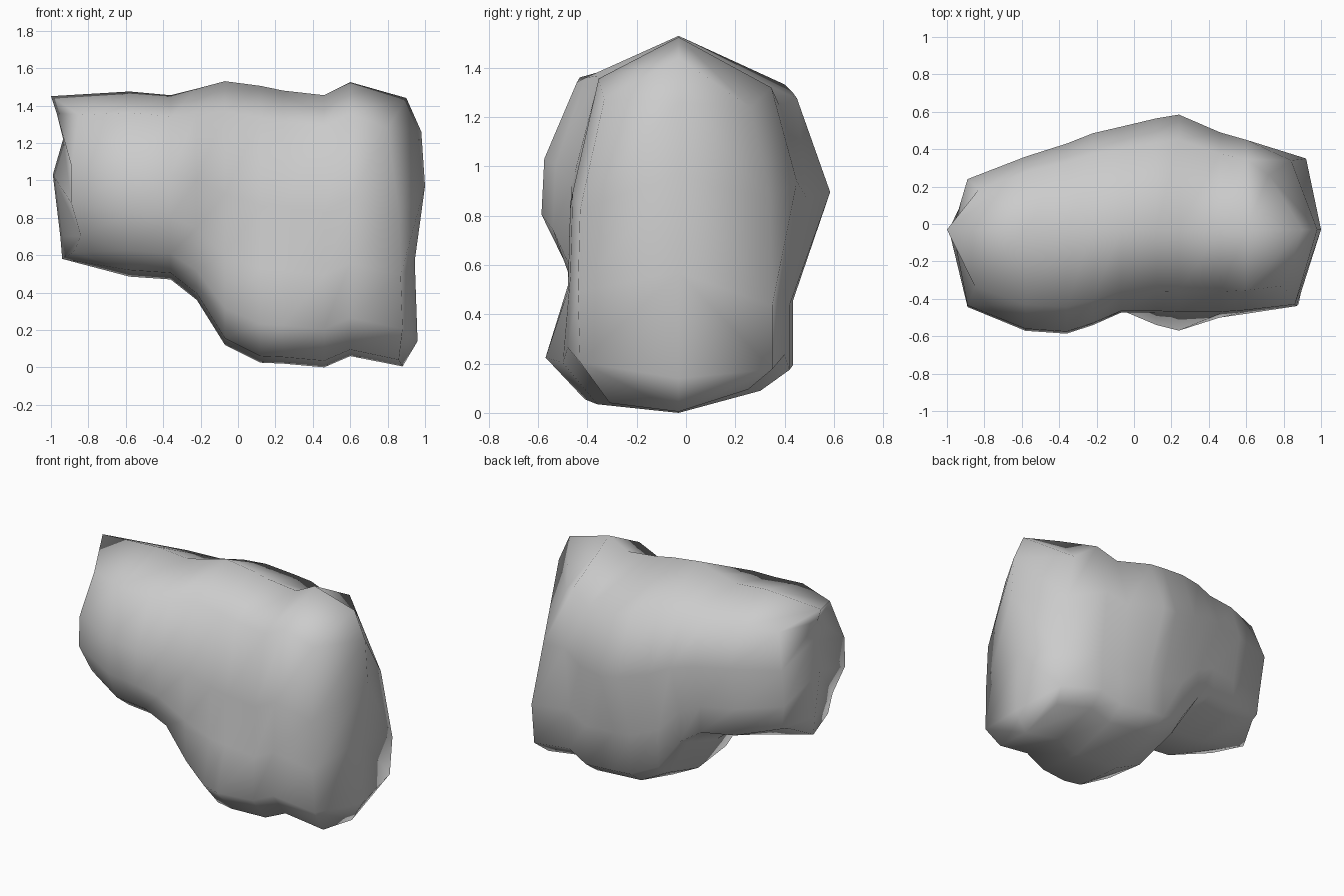
import bpy, bmesh

MID = -0.03
# Stations along the body: x, bottom, top, front low, front mid, back mid, back low
stations = [
    (-0.89, 0.58, 1.45, -0.38, -0.435, 0.24, 0.20),
    (-0.58, 0.485, 1.475, -0.48, -0.56, 0.36, 0.30),
    (-0.36, 0.47, 1.455, -0.49, -0.575, 0.43, 0.36),
    (-0.22, 0.36, 1.49, -0.46, -0.53, 0.485, 0.38),
    (-0.07, 0.12, 1.53, -0.46, -0.465, 0.52, 0.40),
    (0.12, 0.025, 1.505, -0.54, -0.465, 0.565, 0.43),
    (0.24, 0.02, 1.48, -0.57, -0.47, 0.585, 0.435),
    (0.46, 0.0, 1.455, -0.50, -0.47, 0.49, 0.42),
    (0.60, 0.06, 1.525, -0.48, -0.46, 0.45, 0.40),
    (0.89, 0.005, 1.44, -0.43, -0.43, 0.34, 0.35),
]
# Vertical ridges (x, z, low to high) that close the two ends
left_ridge = [(-0.95, 0.70), (-0.99, 1.03), (-0.935, 1.22), (-0.97, 1.36)]
right_ridge = [(0.96, 0.14), (0.945, 0.57), (1.0, 0.97), (0.98, 1.26)]
# x of each ring point on the chamfered end sections
left_x = [-0.94, -0.88, -0.84, -0.89, -0.89, -0.85,
          -1.0, -0.83, -0.89, -0.88, -0.86, -0.87]
right_x = [0.88, 0.86, 0.88, 0.87, 0.86, 0.80,
           0.90, 0.72, 0.84, 0.92, 0.90, 0.86]

bm = bmesh.new()


def section(x, zb, zt, fl, fm, bk, bl):
    h = zt - zb
    ring = [(MID, zb), (0.72 * fl, zb + 0.035), (fl, zb + 0.14 * h),
            (1.02 * fm, zb + 0.34 * h), (fm, zb + 0.57 * h),
            (0.77 * fm, zb + 0.885 * h), (MID, zt),
            (0.77 * bk, zb + 0.86 * h), (bk, zb + 0.6 * h),
            (bl, zb + 0.3 * h), (bl, zb + 0.12 * h), (0.72 * bl, zb + 0.09)]
    return [bm.verts.new((x, y, z)) for y, z in ring]


def wedge_end(ring, xs, ridge):
    for v, x in zip(ring, xs):
        v.co.x = x
    r = [bm.verts.new((x, MID, z)) for x, z in ridge]
    for s in (ring[1:6], ring[:6:-1]):
        bm.faces.new((ring[0], s[0], s[1], r[0]))
        for i in range(3):
            bm.faces.new((s[i + 1], s[i + 2], r[i + 1], r[i]))
        bm.faces.new((s[4], ring[6], r[3]))


# Lofted L-shaped body
rings = [section(*s) for s in stations]
for a, b in zip(rings, rings[1:]):
    for i in range(12):
        j = (i + 1) % 12
        bm.faces.new((a[i], a[j], b[j], b[i]))

# Wedge-shaped ends
wedge_end(rings[0], left_x, left_ridge)
wedge_end(rings[-1], right_x, right_ridge)
bmesh.ops.recalc_face_normals(bm, faces=bm.faces)

mesh = bpy.data.meshes.new("body")
bm.to_mesh(mesh)
bm.free()
body = bpy.data.objects.new("body", mesh)
bpy.context.collection.objects.link(body)
for p in mesh.polygons:
    p.use_smooth = True
